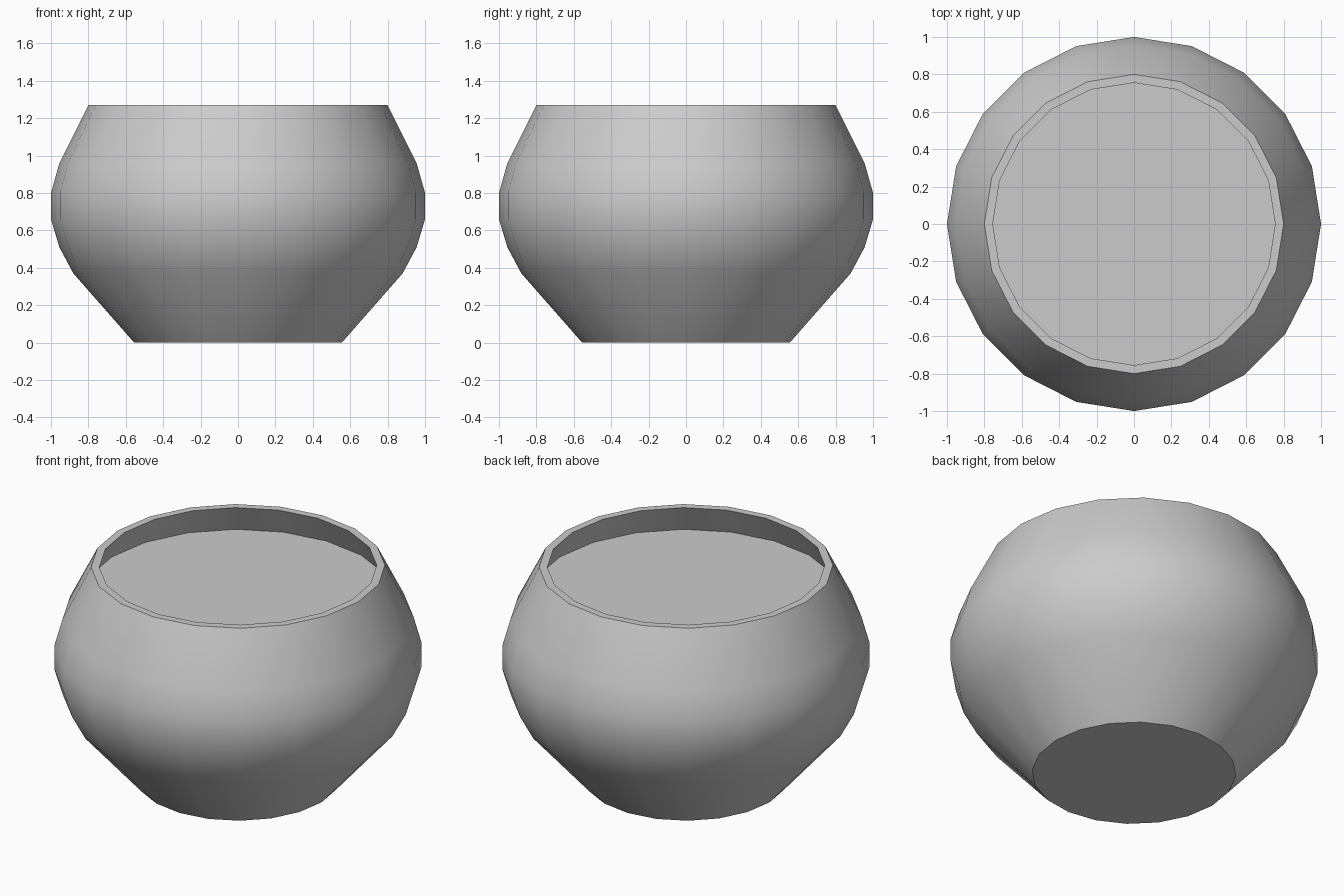
import bpy, bmesh
from math import cos, sin, tau, radians

if "Cube" in bpy.data.objects:
    bpy.data.objects.remove(bpy.data.objects["Cube"])

SIDES = 20


def lathe(name, profile, cap_start=False, cap_end=False):
    """Spin an (r, z) profile around z."""
    bm = bmesh.new()
    rings = [[bm.verts.new((r * cos(tau * i / SIDES), r * sin(tau * i / SIDES), z))
              for i in range(SIDES)] for r, z in profile]
    for a, b in zip(rings, rings[1:]):
        for i in range(SIDES):
            j = (i + 1) % SIDES
            bm.faces.new((a[i], a[j], b[j], b[i]))
    if cap_start:
        bm.faces.new(rings[0][::-1])
    if cap_end:
        bm.faces.new(rings[-1])
    mesh = bpy.data.meshes.new(name)
    bm.to_mesh(mesh)
    bm.free()
    obj = bpy.data.objects.new(name, mesh)
    bpy.context.collection.objects.link(obj)
    bpy.ops.object.select_all(action='DESELECT')
    obj.select_set(True)
    bpy.context.view_layer.objects.active = obj
    bpy.ops.object.shade_smooth_by_angle(angle=radians(32))
    return obj


# Pot body: base, bulging wall, flat rim, short inner wall
lathe("pot_body", [(0.555, 0), (0.88, 0.37), (0.955, 0.51), (1.0, 0.66), (1.0, 0.80),
                   (0.955, 0.96), (0.80, 1.27), (0.755, 1.27), (0.84, 1.10)],
      cap_start=True)

# Flat fill surface inside the pot
lathe("fill_surface", [(0.84, 1.10)], cap_end=True)
